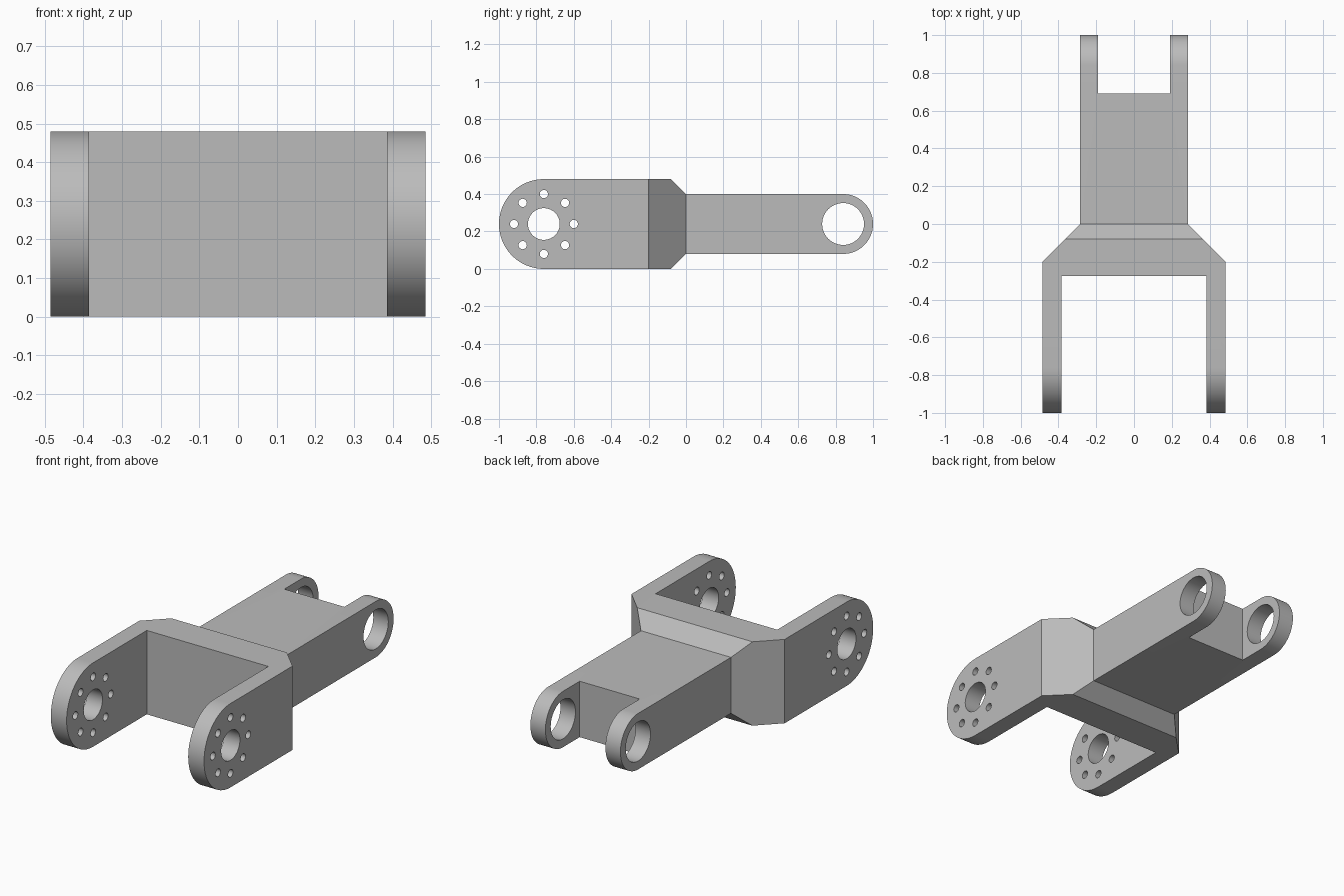
import bpy, bmesh
from math import sin, cos, pi, radians
from mathutils import Vector

cube = bpy.data.objects.get("Cube")
if cube:
    bpy.data.objects.remove(cube)

# Material
metal = bpy.data.materials.new("plain grey")
metal.use_nodes = True
GREY = (0.5, 0.5, 0.5, 1)
metal.diffuse_color = GREY
metal.node_tree.nodes["Principled BSDF"].inputs["Base Color"].default_value = GREY


def prism(name, points, direction):
    """Extrude a closed outline along a direction."""
    bm = bmesh.new()
    face = bm.faces.new([bm.verts.new(p) for p in points])
    ext = bmesh.ops.extrude_face_region(bm, geom=[face])
    verts = [g for g in ext["geom"] if isinstance(g, bmesh.types.BMVert)]
    bmesh.ops.translate(bm, verts=verts, vec=Vector(direction))
    bmesh.ops.recalc_face_normals(bm, faces=bm.faces)
    mesh = bpy.data.meshes.new(name)
    bm.to_mesh(mesh)
    bm.free()
    mesh.materials.append(metal)
    obj = bpy.data.objects.new(name, mesh)
    bpy.context.collection.objects.link(obj)
    return obj


def arc(y, z, r, start, end, steps):
    """Points (y, z) on an arc, angles in degrees."""
    angles = [radians(start + (end - start) * i / steps) for i in range(steps + 1)]
    return [(y + r * cos(a), z + r * sin(a)) for a in angles]


def combine(target, cutter, operation):
    """Apply a boolean, then discard the cutter."""
    mod = target.modifiers.new(operation.title(), "BOOLEAN")
    mod.object, mod.operation, mod.solver = cutter, operation, "EXACT"
    bpy.ops.object.select_all(action="DESELECT")
    target.select_set(True)
    bpy.context.view_layer.objects.active = target
    bpy.ops.object.modifier_apply(modifier=mod.name)
    bpy.data.objects.remove(cutter)


MID_Z = 0.24
WIDE_PIVOT, WIDE_R = -0.76, 0.24
SLIM_PIVOT, SLIM_R = 0.84, 0.16

# Plan outline: wide fork in front, tapered hub, slim fork behind
half = [(0.385, -0.275), (0.385, -1.1), (0.485, -1.1), (0.485, -0.2),
        (0.285, 0), (0.285, 1.1), (0.19, 1.1), (0.19, 0.69)]
plan = half + [(-x, y) for x, y in reversed(half)]
link = prism("fork_link", [(x, y, -0.1) for x, y in plan], (0, 0, 0.7))

# Side outline: rounded fork ends and chamfered step between the heights
side = arc(WIDE_PIVOT, MID_Z, WIDE_R, 90, 270, 40)
side += [(-0.08, 0), (0, MID_Z - SLIM_R)]
side += arc(SLIM_PIVOT, MID_Z, SLIM_R, -90, 90, 40)
side += [(0, MID_Z + SLIM_R), (-0.08, 0.48)]
combine(link, prism("side_cutter", [(-0.6, y, z) for y, z in side], (1.2, 0, 0)),
        "INTERSECT")

# Pivot bores and the ring of bolt holes, through both arms
holes = [(WIDE_PIVOT, MID_Z, 0.085, 40), (SLIM_PIVOT, MID_Z, 0.112, 48)]
for i in range(8):
    a = i * pi / 4
    holes.append((WIDE_PIVOT + 0.16 * cos(a), MID_Z + 0.16 * sin(a), 0.022, 20))
for y, z, r, sides in holes:
    ring = arc(y, z, r, 0, 360, sides)[:-1]
    combine(link, prism("hole_cutter", [(-0.6, v, w) for v, w in ring], (1.2, 0, 0)),
            "DIFFERENCE")

bpy.ops.object.shade_smooth_by_angle(angle=radians(30))
